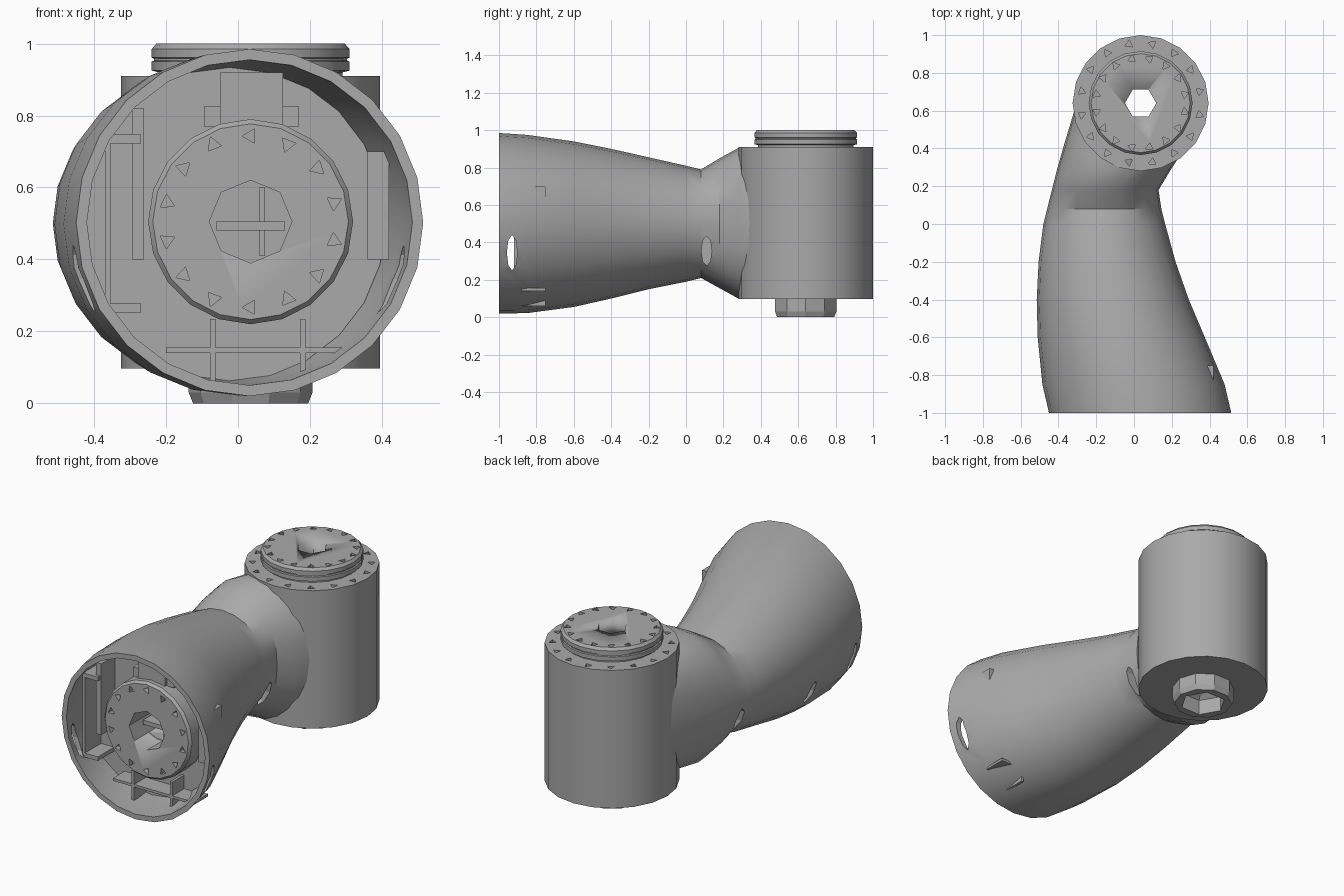
import bpy, bmesh, math
from mathutils import Matrix, Vector

if "Cube" in bpy.data.objects:
    bpy.data.objects.remove(bpy.data.objects["Cube"])

grey = bpy.data.materials.new("plain grey")
grey.use_nodes = True
grey.diffuse_color = (0.4, 0.4, 0.4, 1)
grey.node_tree.nodes["Principled BSDF"].inputs["Base Color"].default_value = (0.4, 0.4, 0.4, 1)

AXIS = Vector((0.035, 0.64, 0))       # upright joint axis
MOUTH = Vector((0.035, 0, 0.505))     # axis of the open front end
FORWARD = Matrix.Rotation(math.pi / 2, 4, 'X')   # turns local z to -y


def finish(name, bm, smooth=True):
    bmesh.ops.recalc_face_normals(bm, faces=bm.faces)
    mesh = bpy.data.meshes.new(name)
    bm.to_mesh(mesh)
    bm.free()
    mesh.materials.append(grey)
    obj = bpy.data.objects.new(name, mesh)
    bpy.context.collection.objects.link(obj)
    if smooth:
        bpy.ops.object.select_all(action='DESELECT')
        obj.select_set(True)
        bpy.context.view_layer.objects.active = obj
        bpy.ops.object.shade_smooth_by_angle(angle=math.radians(32))
    return obj


def skin(bm, rings):
    """Bridge rings of points and cap both ends."""
    loops = [[bm.verts.new(p) for p in ring] for ring in rings]
    n = len(loops[0])
    for a, b in zip(loops, loops[1:]):
        for i in range(n):
            j = (i + 1) % n
            bm.faces.new((a[i], a[j], b[j], b[i]))
    bm.faces.new(loops[0])
    bm.faces.new(loops[-1])


def circle(r, z, n, turn=0.0):
    return [Vector((r * math.cos(turn + math.tau * i / n),
                    r * math.sin(turn + math.tau * i / n), z)) for i in range(n)]


def lathe(name, profile, origin, n=20, forward=False, smooth=True):
    bm = bmesh.new()
    skin(bm, [circle(r, z, n) for r, z in profile])
    if forward:
        bm.transform(FORWARD)
    bm.transform(Matrix.Translation(origin))
    return finish(name, bm, smooth)


def box(name, x0, x1, y0, y1, z0, z1):
    bm = bmesh.new()
    skin(bm, [[Vector((x, y, z)) for x, y in ((x0, y0), (x1, y0), (x1, y1), (x0, y1))]
              for z in (z0, z1)])
    return finish(name, bm, False)


def bolt_cutter(name, count, radius, top, origin, forward=False):
    """A ring of small triangular sockets."""
    bm = bmesh.new()
    for i in range(count):
        a = math.tau * (i + 0.5) / count
        at = Vector((radius * math.cos(a), radius * math.sin(a), 0))
        skin(bm, [[p + at for p in circle(0.023, z, 3, a * 2)]
                  for z in (top - 0.03, top + 0.02)])
    if forward:
        bm.transform(FORWARD)
    bm.transform(Matrix.Translation(origin))
    return finish(name, bm, False)


def cut(obj, *cutters):
    for c in cutters:
        c.hide_render = True
        c.hide_set(True)
        c.display_type = 'WIRE'
        mod = obj.modifiers.new(c.name, 'BOOLEAN')
        mod.operation = 'DIFFERENCE'
        mod.solver = 'EXACT'
        mod.object = c


def section(y, x0, x1, z0, z1, power, wall=0.0, n=24):
    """Rounded cross-section of the arm at depth y."""
    ring = []
    for i in range(n):
        a = math.tau * i / n
        c, s = math.cos(a), math.sin(a)
        x = math.copysign(abs(c) ** power, c) * ((x1 - x0) / 2 - wall)
        z = math.copysign(abs(s) ** power, s) * ((z1 - z0) / 2 - wall)
        ring.append(Vector(((x0 + x1) / 2 + x, y, (z0 + z1) / 2 + z)))
    return ring


# Hollow flared arm: outer skin from the neck to the mouth, then inner skin back
arm = [(-1.0, -.45, .515, .02, .985, 1), (-.85, -.485, .48, .022, .975, 1),
       (-.6, -.51, .375, .055, .94, 1), (-.4, -.515, .29, .1, .9, 1),
       (-.2, -.505, .22, .15, .855, 1), (0, -.48, .165, .19, .81, 1),
       (.08, -.46, .145, .21, .79, 1)]
neck = [(.18, -.435, .13, .155, .85, .9), (.28, -.41, .19, .1, .905, .85),
        (.42, -.37, .28, .105, .9, .8), (.62, -.31, .3, .11, .9, .8)]
bm = bmesh.new()
skin(bm, [section(*s) for s in reversed(arm + neck)] +
     [section(*s, wall=0.03) for s in arm])
arm_shell = finish("arm_shell", bm)

# Slim screw slots in the lower sides of the arm
bm = bmesh.new()
for y, z, x, half in ((-.93, .345, -.45, .095), (-.5, .31, -.46, .075), (.11, .355, -.43, .09),
                      (-.93, .345, .48, .095), (.11, .355, .12, .08)):
    skin(bm, [[Vector((x + dx, y + p.x * 0.028, z + p.y * half)) for p in circle(1, 0, 8)]
              for dx in (-.1, .1)])
cut(arm_shell, finish("slot_cutter", bm, False))

# Upright joint housing with its flange and lower hub
housing = lathe("joint_housing", [(.36, .097), (.36, .91)], AXIS)
flange = lathe("top_flange", [(.255, .9), (.255, .92), (.275, .925), (.275, .95), (.268, .953),
                              (.268, .958), (.275, .961), (.275, .985), (.262, 1.0)], AXIS)
hub = lathe("lower_hub", [(.16, 0), (.172, .03), (.172, .11)], AXIS, 10, smooth=False)
bore = lathe("bore_cutter", [(.125, -.1), (.125, .09), (.083, .12), (.083, 1.1)], AXIS, 6)
cut(housing, bore, bolt_cutter("housing_bolt_cutter", 16, .318, .91, AXIS))
cut(flange, bore, bolt_cutter("flange_bolt_cutter", 16, .238, 1.0, AXIS))
cut(hub, bore)
cut(arm_shell, bore)

# Recessed drive in the open end
bulkhead = lathe("bulkhead", [(.44, .7), (.44, .77)], Vector((-.03, 0, .5)), 24, True)
drive = lathe("front_flange", [(.285, .5), (.285, .885), (.272, .9)], MOUTH, 20, True)
front_bore = lathe("front_bore_cutter", [(.115, .55), (.115, 1.1)], MOUTH, 8, True)
cut(bulkhead, front_bore)
cut(drive, front_bore, bolt_cutter("front_bolt_cutter", 14, .238, .9, MOUTH, True))
box("bore_shelf", -.06, .13, -.8, -.56, .48, .505)
box("bore_web", .06, .075, -.78, -.56, .41, .6)

# Ribs and brackets around the drive
box("bottom_shelf", -.2, .33, -.88, -.75, .14, .155)
box("top_bracket", -.05, .125, -.86, -.75, .77, .92)
box("top_bracket_foot", -.095, .17, -.84, -.75, .77, .825)
box("left_bracket", .36, .42, -.88, -.75, .4, .7)
for z in (.265, .735):
    box("right_bracket_end", -.36, -.27, -.92, -.75, z - .012, z + .012)
box("right_bracket_wall", -.37, -.355, -.92, -.75, .265, .745)
box("right_bracket_block", -.295, -.262, -.9, -.75, .4, .82)
for x in (-.07, .18):
    box("bottom_rib", x - .008, x + .008, -.88, -.75, .06, .235)
